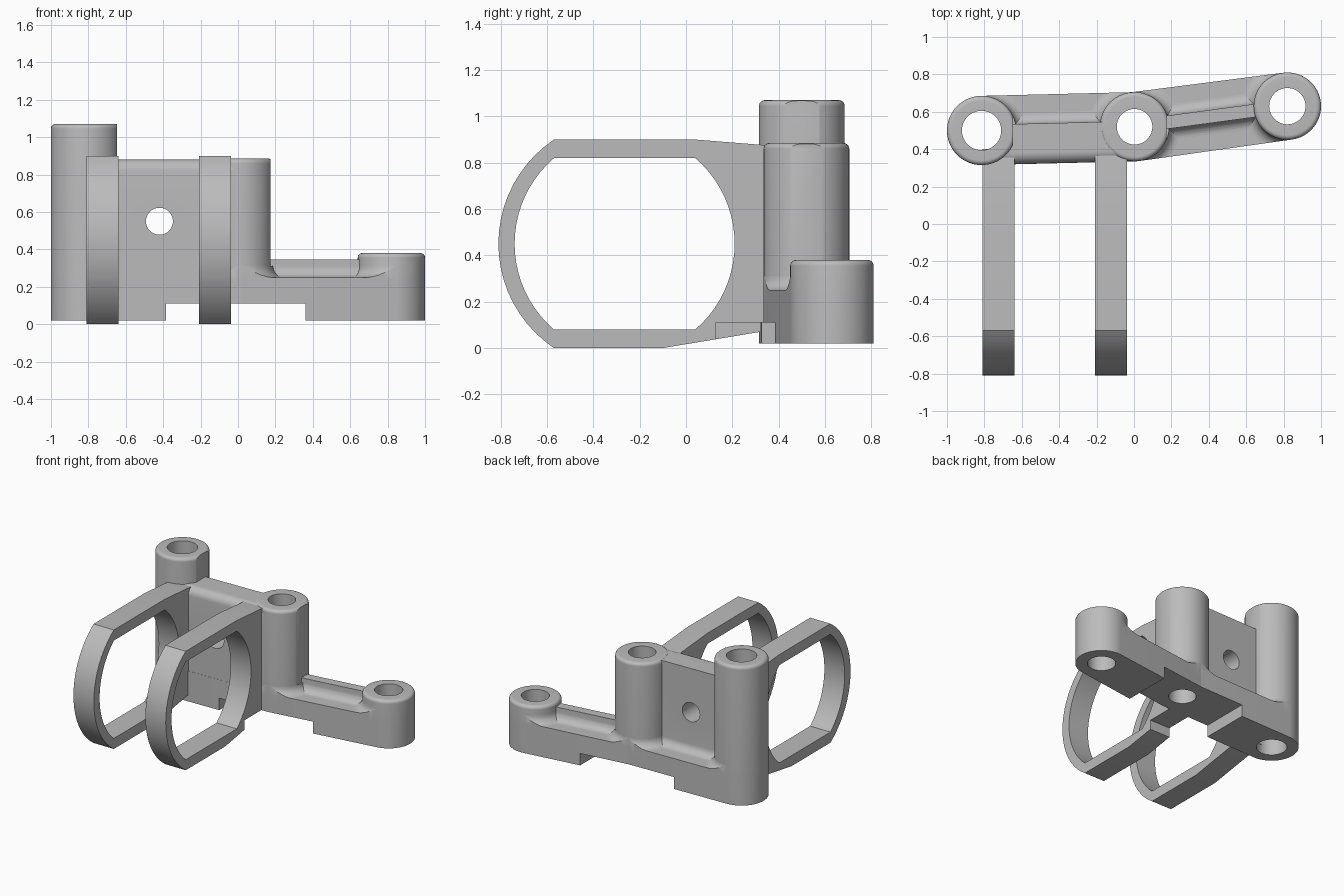
import bpy, bmesh, math
from mathutils import Vector, Matrix

cube = bpy.data.objects.get("Cube")
if cube:
    bpy.data.objects.remove(cube, do_unlink=True)

grey = bpy.data.materials.new("plain grey")
grey.use_nodes = True
grey.diffuse_color = (0.5, 0.5, 0.5, 1)
grey.node_tree.nodes["Principled BSDF"].inputs["Base Color"].default_value = (0.5, 0.5, 0.5, 1)

SEG = 72
LEDGE, FOOT, FILLET = 0.25, 0.02, 0.06


def finish(name, bm):
    bmesh.ops.recalc_face_normals(bm, faces=bm.faces)
    mesh = bpy.data.meshes.new(name)
    bm.to_mesh(mesh)
    bm.free()
    mesh.materials.append(grey)
    ob = bpy.data.objects.new(name, mesh)
    bpy.context.collection.objects.link(ob)
    return ob


def prism(name, outlines, depth, matrix=Matrix()):
    """Extrude closed 2D outlines, joined where they touch, along local z."""
    bm = bmesh.new()
    for loop in outlines:
        bm.faces.new([bm.verts.new((a, b, 0)) for a, b in loop])
    bmesh.ops.remove_doubles(bm, verts=bm.verts, dist=0.0001)
    out = bmesh.ops.extrude_face_region(bm, geom=bm.faces[:], use_keep_orig=True)
    bmesh.ops.translate(bm, vec=(0, 0, depth),
                        verts=[v for v in out["geom"] if isinstance(v, bmesh.types.BMVert)])
    bm.transform(matrix)
    return finish(name, bm)


def box(name, x0, x1, y0, y1, z0, z1):
    return prism(name, [[(x0, y0), (x1, y0), (x1, y1), (x0, y1)]], z1 - z0,
                 Matrix.Translation((0, 0, z0)))


def lathe(name, loop, centre):
    """Revolve a closed (radius, height) outline about a vertical axis."""
    bm = bmesh.new()
    rings = []
    for i in range(SEG):
        t = math.tau * i / SEG
        rings.append([bm.verts.new((centre[0] + r * math.cos(t), centre[1] + r * math.sin(t), z))
                      for r, z in loop])
    n = len(loop)
    for i in range(SEG):
        a, b = rings[i], rings[(i + 1) % SEG]
        for j in range(n):
            k = (j + 1) % n
            bm.faces.new((a[j], b[j], b[k], a[k]))
    return finish(name, bm)


def arc(cx, cy, r, start, end, steps=8):
    angles = [math.radians(start + (end - start) * i / steps) for i in range(steps + 1)]
    return [(cx + r * math.cos(t), cy + r * math.sin(t)) for t in angles]


def bow(x, low, high, sag, steps=20):
    """Upward arc from (x, low) to (x, high), bulging sideways by sag."""
    half, mid = (high - low) / 2, (high + low) / 2
    r = (half * half + sag * sag) / (2 * abs(sag))
    span = math.degrees(math.asin(half / r))
    pts = arc(abs(sag) - r, mid, r, -span, span, steps)
    return [(x + math.copysign(a, sag), b) for a, b in pts]


def boolean(ob, cutter, operation="DIFFERENCE"):
    mod = ob.modifiers.new("cut", "BOOLEAN")
    mod.object, mod.operation, mod.solver = cutter, operation, "EXACT"
    graph = bpy.context.evaluated_depsgraph_get()
    mesh = bpy.data.meshes.new_from_object(ob.evaluated_get(graph))
    ob.modifiers.clear()
    ob.data = mesh


def hull(a, b):
    """Outline of two circles joined by their tangents."""
    (ax, ay, ar), (bx, by, br) = a[:3], b[:3]
    d = math.degrees(math.atan2(by - ay, bx - ax))
    tilt = math.degrees(math.asin((ar - br) / math.hypot(bx - ax, by - ay)))
    return (arc(ax, ay, ar, d + 90 - tilt, d + 270 + tilt, 36)
            + arc(bx, by, br, d - 90 + tilt, d + 90 - tilt, 36))


def along(a, b):
    """Frame whose x runs across the arm, y is up, and z runs from a to b."""
    u = Vector((b[0] - a[0], b[1] - a[1], 0))
    n = u.normalized()
    m = Matrix(((-n.y, 0, n.x, a[0]), (n.x, 0, n.y, a[1]), (0, 1, 0, 0), (0, 0, 0, 1)))
    return m, u.length


# Bosses: x, y, outer radius, hole radius, bottom, top
tall = (-0.815, 0.50, 0.185, 0.105, FOOT, 1.07)
middle = (0.003, 0.52, 0.185, 0.095, 0.11, 0.885)
low = (0.82, 0.63, 0.18, 0.097, FOOT, 0.38)
parts, cutters = [], []
for name, (x, y, r, h, z0, z1) in (("tall", tall), ("middle", middle), ("low", low)):
    e = 0.025
    parts.append(lathe(name + "_boss", [(h, z0), (r, z0)] + arc(r - e, z1 - e, e, 0, 90) + [(h, z1)], (x, y)))
    cutters.append(prism(name + "_bore_cutter", [arc(0, 0, h, 0, 355, SEG - 1)], 2,
                         Matrix.Translation((x, y, -0.5))))

# Narrow flats on the left sides of the two taller bosses
for boss, x in ((parts[0], -0.646), (parts[1], 0.175)):
    flat = box("flat_cutter", x, x + 0.1, 0.2, 0.9, LEDGE + FILLET, 1.3)
    boolean(boss, flat)
    cutters.append(flat)

# Base arms under the bosses
bases = [prism(n, [hull(a, b)], LEDGE - FOOT, Matrix.Translation((0, 0, FOOT)))
         for n, a, b in (("wall_base", tall, middle), ("arm_base", middle, low))]

# Fillets round the feet of the bosses, trimmed to the arm outline
for name, ends in (("wall", (tall, middle)), ("arm", (middle, low))):
    trim = prism("trim_cutter", [hull(*ends)], 0.5, Matrix.Translation((0, 0, 0.1)))
    cutters.append(trim)
    for side, (x, y, r, *_) in zip(("right", "left"), ends):
        loop = ([(r - 0.03, 0.2), (r + FILLET, 0.2)]
                + arc(r + FILLET, LEDGE + FILLET, FILLET, 270, 180) + [(r - 0.03, LEDGE + FILLET)])
        collar = lathe(f"{name}_{side}_fillet", loop, (x, y))
        boolean(collar, trim, "INTERSECT")
        parts.append(collar)

# Upright wall with rounded front edge and filleted back foot
frame, length = along(tall, middle)
wall = prism("upright_wall", [[(-0.184, 0.2), (0.03 + FILLET, 0.2)]
             + arc(0.03 + FILLET, LEDGE + FILLET, FILLET, 270, 180)
             + [(0.03, 0.88)] + arc(-0.124, 0.82, 0.06, 90, 180)], length, frame)

# Rib along the low arm
frame, length = along(middle, low)
w = 0.035
rib = prism("arm_rib", [[(-w - FILLET, 0.2), (w + FILLET, 0.2)]
            + arc(w + FILLET, LEDGE + FILLET, FILLET, 270, 180) + [(w, 0.345), (-w, 0.345)]
            + arc(-w - FILLET, LEDGE + FILLET, FILLET, 0, -90)], length, frame)

# Bores, cross hole and bottom notch
cross = prism("cross_cutter", [arc(0, 0, 0.072, 0, 355, SEG - 1)], 1,
              Matrix.Translation((-0.42, 1, 0.55)) @ Matrix.Rotation(math.pi / 2, 4, "X"))
notch = box("notch_cutter", -0.385, 0.36, 0.13, 0.95, -0.2, 0.11)
for ob in bases + [wall, rib]:
    for bore in cutters[:3]:
        boolean(ob, bore)
boolean(wall, cross)
for ob in bases:
    boolean(ob, notch)
parts += bases + [wall, rib]

# Clamp loops: a front bow and a back plate joined round the opening
front_half = ([(-0.10, 0)] + bow(-0.57, 0, 0.90, -0.24) + [(0.04, 0.90), (0.04, 0.82)]
              + bow(-0.57, 0.08, 0.82, -0.17)[::-1] + [(0.04, 0.08)])
back_edge = bow(0.04, 0.08, 0.82, 0.17) + [(0.04, 0.90), (0.33, 0.877), (0.40, 0.87)]
full_foot = [(0.40, 0.083), (0.31, 0.068), (-0.10, 0)]
notched_foot = [(0.40, 0.11), (0.13, 0.11), (0.13, 0.038), (-0.10, 0)]
upright = Matrix(((0, 0, 1, 0), (1, 0, 0, 0), (0, 1, 0, 0), (0, 0, 0, 1)))
for name, x, foot in (("right_clamp_loop", -0.81, full_foot), ("left_clamp_loop", -0.208, notched_foot)):
    parts.append(prism(name, [front_half, back_edge + foot], 0.17,
                       Matrix.Translation((x, 0, 0)) @ upright))

for c in cutters + [cross, notch]:
    bpy.data.objects.remove(c, do_unlink=True)

# Smooth rounded surfaces, keep crisp edges
bpy.ops.object.select_all(action="DESELECT")
for ob in parts:
    ob.select_set(True)
bpy.context.view_layer.objects.active = parts[0]
bpy.ops.object.shade_smooth_by_angle(angle=math.radians(25))
